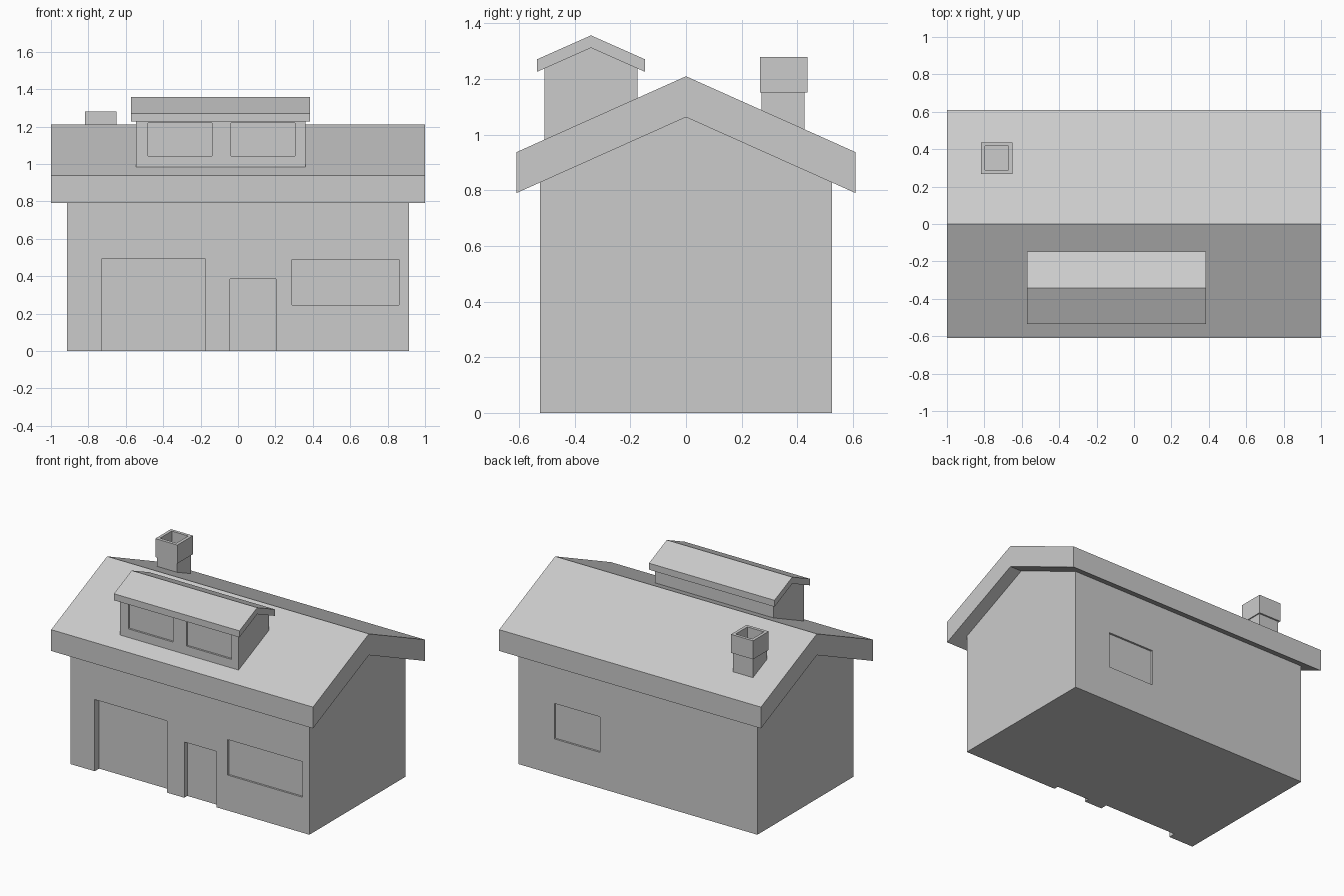
import bpy

if "Cube" in bpy.data.objects:
    bpy.data.objects.remove(bpy.data.objects["Cube"])


def make(name, verts, faces):
    me = bpy.data.meshes.new(name)
    me.from_pydata(verts, [], faces)
    ob = bpy.data.objects.new(name, me)
    bpy.context.collection.objects.link(ob)
    return ob


def extrude_x(name, profile, x0, x1):
    """Prism along x from a counter-clockwise (y, z) profile."""
    n = len(profile)
    verts = [(x, y, z) for x in (x0, x1) for y, z in profile]
    faces = [list(range(n))[::-1], list(range(n, 2 * n))]
    faces += [(i, (i + 1) % n, n + (i + 1) % n, n + i) for i in range(n)]
    return make(name, verts, faces)


def box(name, x0, x1, y0, y1, z0, z1):
    return extrude_x(name, [(y0, z0), (y1, z0), (y1, z1), (y0, z1)], x0, x1)


def cut(ob, *dims):
    """Carve a box out of an object."""
    c = box("cutter", *dims)
    c.hide_render = True
    m = ob.modifiers.new("recess", 'BOOLEAN')
    m.operation, m.solver, m.object = 'DIFFERENCE', 'EXACT', c
    bpy.context.view_layer.objects.active = ob
    bpy.ops.object.modifier_apply(modifier=m.name)
    bpy.data.objects.remove(c, do_unlink=True)


def gable_roof(name, x0, x1, yc, half, eave_lo, eave_hi, apex_lo, apex_hi):
    return extrude_x(name, [(yc - half, eave_lo), (yc, apex_lo), (yc + half, eave_lo),
                            (yc + half, eave_hi), (yc, apex_hi), (yc - half, eave_hi)], x0, x1)


def roof_z(y):
    """Height of the main roof's upper surface."""
    return 1.21 - abs(y) * 0.443


SINK = 0.02  # how far roof parts are embedded

# Main walls with gable ends
walls = extrude_x("walls", [(-0.525, 0), (0.525, 0), (0.525, 0.835),
                            (0, 1.07), (-0.525, 0.835)], -0.913, 0.913)
# Front openings: x range, z range, depth (garage, door, window)
for x0, x1, z0, z1, d in ((-0.727, -0.176, -0.1, 0.495, 0.048),
                          (-0.043, 0.203, -0.1, 0.385, 0.033),
                          (0.289, 0.861, 0.245, 0.49, 0.013)):
    cut(walls, x0, x1, -0.7, -0.525 + d, z0, z1)
# Back window
cut(walls, 0.29, 0.637, 0.512, 0.7, 0.247, 0.492)

# Main roof
gable_roof("main_roof", -1, 1, 0, 0.61, 0.79, 0.937, 1.063, 1.21)

# Dormer walls, windows and roof
yf, yb, yc = -0.508, -0.175, -0.3415
dormer = extrude_x("dormer_walls", [(yf, roof_z(yf) - SINK), (yb, roof_z(yb) - SINK),
                                    (yb, 1.245), (yc, 1.318), (yf, 1.245)], -0.545, 0.36)
for x0 in (-0.482, -0.038):
    cut(dormer, x0, x0 + 0.343, -0.6, yf + 0.013, 1.042, 1.218)
gable_roof("dormer_roof", -0.573, 0.386, yc, 0.194, 1.226, 1.271, 1.312, 1.357)

# Chimney shaft and hollow cap
extrude_x("chimney_shaft", [(0.272, roof_z(0.272) - SINK), (0.426, roof_z(0.426) - SINK),
                            (0.426, 1.155), (0.272, 1.155)], -0.81, -0.657)
cap = box("chimney_cap", -0.818, -0.65, 0.266, 0.437, 1.152, 1.28)
cut(cap, -0.797, -0.671, 0.288, 0.416, 1.16, 1.4)
